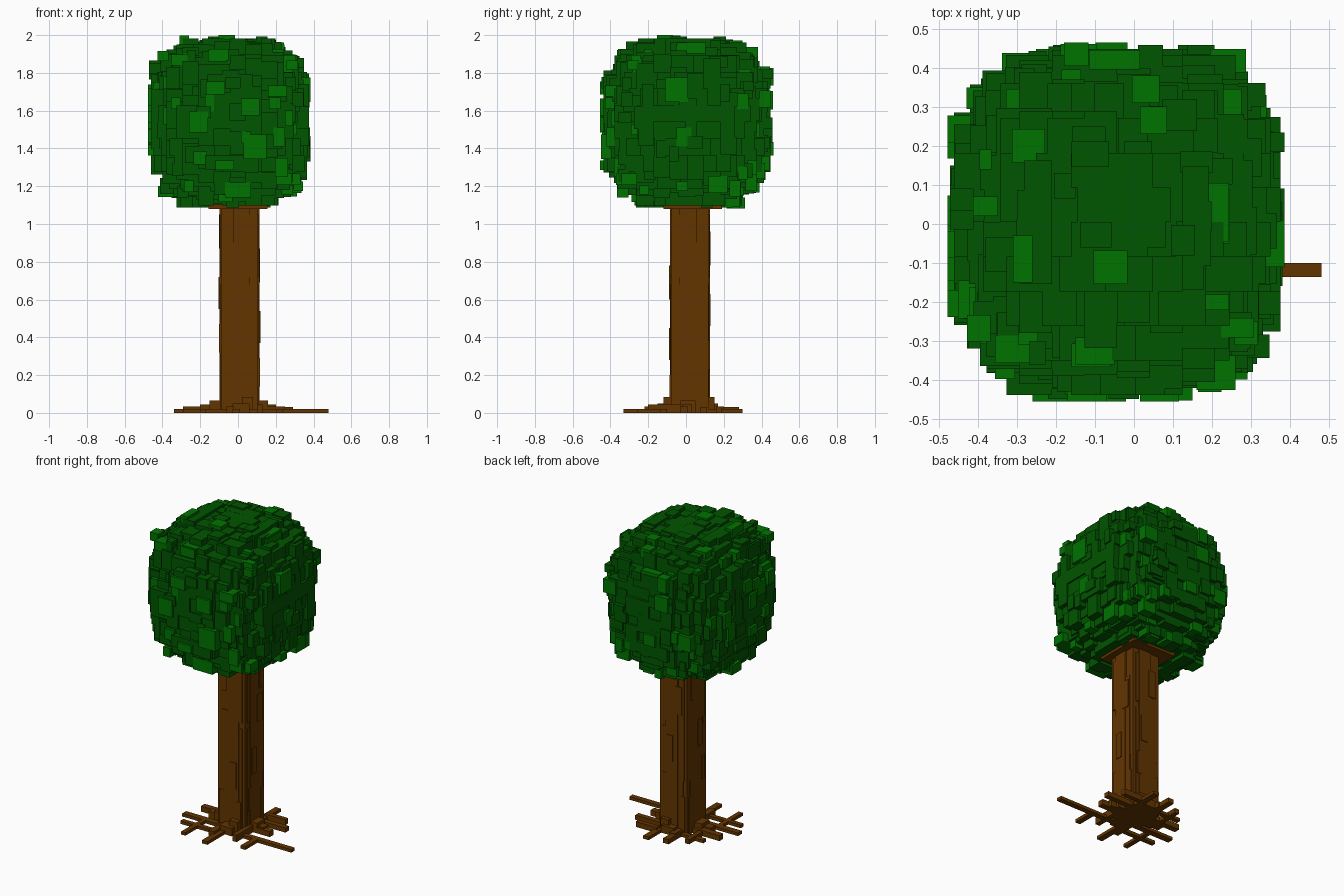
import bpy, bmesh, random
from mathutils import Matrix, Vector

random.seed(7)
if "Cube" in bpy.data.objects:
    bpy.data.objects.remove(bpy.data.objects["Cube"], do_unlink=True)


def material(name, rgb):
    m = bpy.data.materials.new(name)
    m.use_nodes = True
    m.diffuse_color = (*rgb, 1)
    m.node_tree.nodes["Principled BSDF"].inputs["Base Color"].default_value = (*rgb, 1)
    return m


DARK = material("dark leaf green", (0.0, 0.09, 0.0))
BRIGHT = material("bright leaf green", (0.0, 0.17, 0.0))
BARK = material("bark brown", (0.125, 0.035, 0.0))


def boxes_object(name, boxes, mat):
    """One flat-shaded object made of (low corner, high corner) boxes."""
    bm = bmesh.new()
    for lo, hi in boxes:
        lo, hi = Vector(lo), Vector(hi)
        size = hi - lo
        bmesh.ops.create_cube(bm, size=1, matrix=Matrix.Translation((lo + hi) / 2)
                              @ Matrix.Diagonal((*size, 1)))
    mesh = bpy.data.meshes.new(name)
    bm.to_mesh(mesh)
    bm.free()
    mesh.materials.append(mat)
    ob = bpy.data.objects.new(name, mesh)
    bpy.context.collection.objects.link(ob)
    return ob


# Crown: a rounded block faced with stepped bricks on all six sides
C = Vector((-0.043, 0.005, 1.54))
R = Vector((0.418, 0.443, 0.443))
POWER = 2.7
SIDES = [(a, s) for a in range(3) for s in (-1, 1)]


def side_box(axis, sign, u, v, near, far):
    """Box on a crown side; u and v are (low, high) spans from the crown centre."""
    lo, hi = Vector(), Vector()
    d = sorted((sign * near, sign * far))
    for ax, span in ((axis, d), ((axis + 1) % 3, u), ((axis + 2) % 3, v)):
        lo[ax], hi[ax] = span
    return lo + C, hi + C


def dome(axis, u, v):
    rest = 1 - abs(u / R[(axis + 1) % 3]) ** POWER - abs(v / R[(axis + 2) % 3]) ** POWER
    return R[axis] * max(rest, 0) ** (1 / POWER)


crown = [(C - R * 0.62, C + R * 0.62)]
for axis, sign in SIDES:
    ru, rv = R[(axis + 1) % 3], R[(axis + 2) % 3]
    rows = 10
    for i in range(rows):
        v0, v1 = (-rv + 2 * rv * k / rows for k in (i, i + 1))
        u0 = -ru
        while u0 < ru - 0.01:
            u1 = min(u0 + random.choice((0.06, 0.075, 0.09, 0.12)), ru)
            h = dome(axis, (u0 + u1) / 2, (v0 + v1) / 2)
            if h > 0.55 * R[axis]:
                h = min(h + random.choice((-0.008, 0, 0.008, 0.016)), R[axis])
                crown.append(side_box(axis, sign, (u0, u1), (v0, v1), 0.4 * R[axis], h))
            u0 = u1


def leaf(axis, sign, u, v, w, t, lift=0.016):
    """Leaf plate resting on the crown boxes beneath it (centre from crown centre)."""
    a, b = (axis + 1) % 3, (axis + 2) % 3
    pu, pv = u + C[a], v + C[b]
    hs = [sign * ((hi if sign > 0 else lo)[axis] - C[axis]) for lo, hi in crown
          if lo[a] <= pu <= hi[a] and lo[b] <= pv <= hi[b]]
    if not hs:
        return []
    far = min(max(hs) + lift, R[axis] + 0.016)
    return [side_box(axis, sign, (u - w / 2, u + w / 2), (v - t / 2, v + t / 2),
                     far - 0.06, far)]


# Dark leaf plates that roughen the crown
for axis, sign in SIDES:
    plates = []
    for k in range(14):
        u, v = random.uniform(-.36, .36), random.uniform(-.36, .36)
        plates += leaf(axis, sign, u, v, random.uniform(.05, .1), random.uniform(.04, .1), .01)
    crown += plates
boxes_object("crown_foliage", crown, DARK)

# Bright leaf plates: across, up, width, height
top_leaves = [(-.31, .31, .035, .07), (-.27, .2, .085, .085), (-.16, .38, .05, .03),
              (.03, .345, .07, .07), (.05, .265, .07, .07), (.25, .31, .05, .07),
              (.2, .03, .085, .15), (-.38, .045, .065, .05), (-.285, -.09, .05, .12),
              (.2, -.2, .085, .04), (.265, -.265, .085, .05), (-.27, -.28, .05, .06),
              (-.1, -.325, .1, .07), (-.305, -.32, .1, .07), (.21, -.38, .1, .09),
              (-.05, .42, .13, .05), (-.38, .165, .03, .05), (-.06, -.11, .085, .085)]
front_leaves = [(-.11, 1.89, .1, .06), (-.15, 1.63, .05, .12), (-.12, 1.72, .1, .07),
                (.065, 1.62, .1, .09), (-.21, 1.54, .1, .11), (.09, 1.41, .12, .13),
                (-.2, 1.35, .07, .07), (0, 1.18, .14, .08), (.23, 1.3, .07, .1),
                (-.07, 1.31, .1, .05), (.26, 1.81, .06, .08), (-.33, 1.64, .05, .06),
                (.27, 1.56, .04, .08), (-.26, 1.2, .05, .06), (.3, 1.2, .09, .05),
                (.04, 1.46, .05, .06)]
side_leaves = [(-.05, 1.71, .12, .13), (-.01, 1.46, .08, .1), (.17, 1.21, .1, .09),
               (.3, 1.65, .06, .08), (.02, 1.93, .14, .04), (-.39, 1.64, .08, .06),
               (-.39, 1.46, .06, .1), (-.27, 1.5, .04, .06), (.3, 1.27, .05, .07),
               (-.22, 1.18, .05, .05), (-.28, 1.84, .06, .05), (.25, 1.12, .07, .06)]
leaves = []
for x, y, w, t in top_leaves:
    leaves += leaf(2, 1, x - C.x, y - C.y, w, t)
for x, z, w, t in front_leaves:
    leaves += leaf(1, -1, z - C.z, x - C.x, t, w)
for y, z, w, t in side_leaves:
    leaves += leaf(0, 1, y - C.y, z - C.z, w, t)
# Scattered leaves on the left, back and underside
for axis, sign in ((0, -1), (1, 1), (2, -1)):
    for k in range(15):
        u = random.uniform(-0.36, 0.36)
        v = random.uniform(-0.36, 0.36)
        if axis < 2 or max(abs(u), abs(v)) > 0.24:
            leaves += leaf(axis, sign, u, v, random.uniform(.05, .1), random.uniform(.05, .1))
# Topmost leaf
leaves.append(((-.103, -.153, 1.93), (-.017, -.068, 2.0)))
boxes_object("bright_leaves", leaves, BRIGHT)

# Trunk
TX, TY = 0.008, 0.02
boxes_object("trunk", [((TX - .098, TY - .098, 0), (TX + .098, TY + .098, 1.1))], BARK)
boxes_object("trunk_cap", [((-.155, -.12, 1.08), (.155, .19, 1.105))], BARK)

# Bark planks: offset along the face, width, bottom, top, projection
planks = [(-.035, .075, 0, .9, .103), (.01, .09, 0, 1.09, .106), (.06, .035, 0, .68, .102),
          (-.065, .03, .35, 1.05, .101), (-.04, .05, .6, .78, .109), (.02, .045, .28, .45, .111),
          (.068, .025, .72, 1.05, .104), (-.07, .03, 0, .25, .105), (.055, .03, .05, .2, .108)]
bark = []
for i, (axis, sign) in enumerate(((1, -1), (0, 1), (1, 1), (0, -1))):
    flip = 1 if i % 2 == 0 else -1
    for off, w, z0, z1, out in planks:
        off *= flip
        shift = 0 if z0 == 0 or z1 > 1 else 0.09 * i
        d = sorted((sign * 0.05, sign * out))
        span = (off - w / 2, off + w / 2)
        xs, ys = (d, span) if axis == 0 else (span, d)
        bark.append(((TX + xs[0], TY + ys[0], z0 + shift), (TX + xs[1], TY + ys[1], z1 + shift)))
boxes_object("bark_planks", bark, BARK)

# Roots: flat strips spreading over the ground, x0, y0, x1, y1, height
roots = [(0, -.135, .48, -.1, .02), (-.34, -.09, 0, -.05, .02), (-.29, .03, 0, .07, .035),
         (-.03, -.33, .01, 0, .02), (.2, -.26, .235, -.1, .02), (.05, -.03, .25, .01, .035),
         (0, .075, .29, .11, .03), (.08, .16, .23, .19, .035), (-.07, .05, -.03, .28, .03),
         (.06, .05, .1, .3, .02), (-.29, -.18, 0, -.15, .02), (-.2, -.3, -.17, -.05, .02),
         (.1, -.2, .13, 0, .045), (-.23, .12, 0, .15, .02), (-.17, .05, -.14, .21, .03),
         (-.15, -.03, .16, .05, .065), (-.03, -.15, .06, .17, .05), (.02, -.12, .08, .15, .085),
         (-.2, -.02, .2, .03, .045), (-.06, -.22, -.02, .2, .035)]
boxes_object("roots", [((a, b, 0), (c, d, h)) for a, b, c, d, h in roots], BARK)
